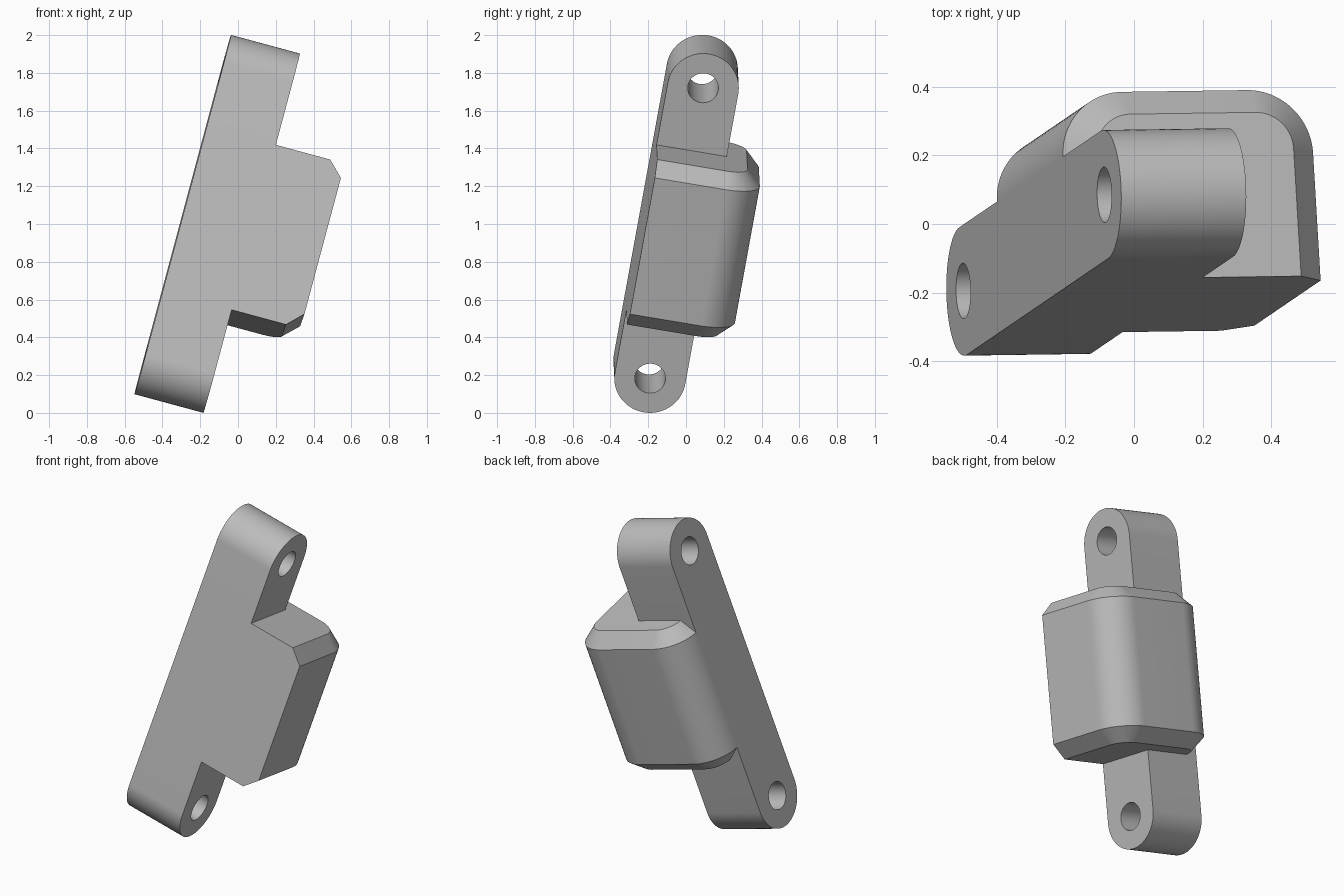
import bpy, bmesh
from math import sin, cos, pi, radians
from mathutils import Matrix

if "Cube" in bpy.data.objects:
    bpy.data.objects.remove(bpy.data.objects["Cube"], do_unlink=True)

S = 0.378          # bar width and thickness
R = S / 2          # rounded end radius
REACH = 0.808      # middle to hole distance
HOLE = 0.081       # hole radius
CHAMFER = 0.08
HALF = 0.459       # half height of the block

grey = bpy.data.materials.new("plain grey")
grey.use_nodes = True
colour = (0.5, 0.5, 0.5, 1)
grey.diffuse_color = colour
grey.node_tree.nodes["Principled BSDF"].inputs["Base Color"].default_value = colour


def arc(cx, cy, r, start, end, n):
    return [(cx + r * cos(radians(start + (end - start) * i / n)),
             cy + r * sin(radians(start + (end - start) * i / n))) for i in range(n + 1)]


def loft(name, rings):
    """Join equal rings of points into a closed solid."""
    bm = bmesh.new()
    loops = [[bm.verts.new(p) for p in ring] for ring in rings]
    for a, b in zip(loops, loops[1:]):
        for i in range(len(a)):
            j = (i + 1) % len(a)
            bm.faces.new((a[i], a[j], b[j], b[i]))
    bm.faces.new(loops[0])
    bm.faces.new(loops[-1])
    bmesh.ops.recalc_face_normals(bm, faces=bm.faces)
    mesh = bpy.data.meshes.new(name)
    bm.to_mesh(mesh)
    bm.free()
    mesh.materials.append(grey)
    ob = bpy.data.objects.new(name, mesh)
    bpy.context.collection.objects.link(ob)
    return ob


def combine(target, other, operation):
    mod = target.modifiers.new(other.name, "BOOLEAN")
    mod.object, mod.operation, mod.solver = other, operation, "EXACT"
    bpy.context.view_layer.objects.active = target
    bpy.ops.object.modifier_apply(modifier=mod.name)
    bpy.data.objects.remove(other, do_unlink=True)


# Bar with rounded ends, front face at y = 0
outline = arc(R, REACH, R, 0, 180, 40) + arc(R, -REACH, R, 180, 360, 40)
bar = loft("mounting_bar", [[(x, y, z) for y, z in outline] for x in (0, S)])


# Block with two rounded back corners and chamfered ends
def section(inset, z):
    w, d, r = 2 * S - inset, 1.5 * S - inset, R - inset
    pts = [(inset, 0), (w, 0)] + arc(w - r, d - r, r, 0, 90, 24)
    pts += arc(inset + r, d - r, r, 90, 180, 24)
    return [(x, y, z) for x, y in pts]


block = loft("block", [section(CHAMFER, -HALF), section(0, CHAMFER - HALF),
                       section(0, HALF - CHAMFER), section(CHAMFER, HALF)])
combine(bar, block, "UNION")

# Through holes near both ends
for side in (-1, 1):
    circle = arc(R, side * REACH, HOLE, 0, 360, 48)[:-1]
    cutter = loft("hole_cutter", [[(x, y, z) for y, z in circle] for x in (-0.1, S + 0.1)])
    cutter.hide_render = True
    combine(bar, cutter, "DIFFERENCE")

# Lean the whole part into its resting pose
pose = (Matrix.Translation((-0.2925, -0.055, 1.05))
        @ Matrix.Rotation(radians(15), 4, "Y") @ Matrix.Rotation(radians(-10), 4, "X")
        @ Matrix.Rotation(radians(0.8), 4, "Z") @ Matrix.Translation((0, -R, 0)))
bar.data.transform(pose)
bpy.ops.object.select_all(action="DESELECT")
bar.select_set(True)
bpy.context.view_layer.objects.active = bar
bpy.ops.object.shade_smooth_by_angle(angle=radians(20))
